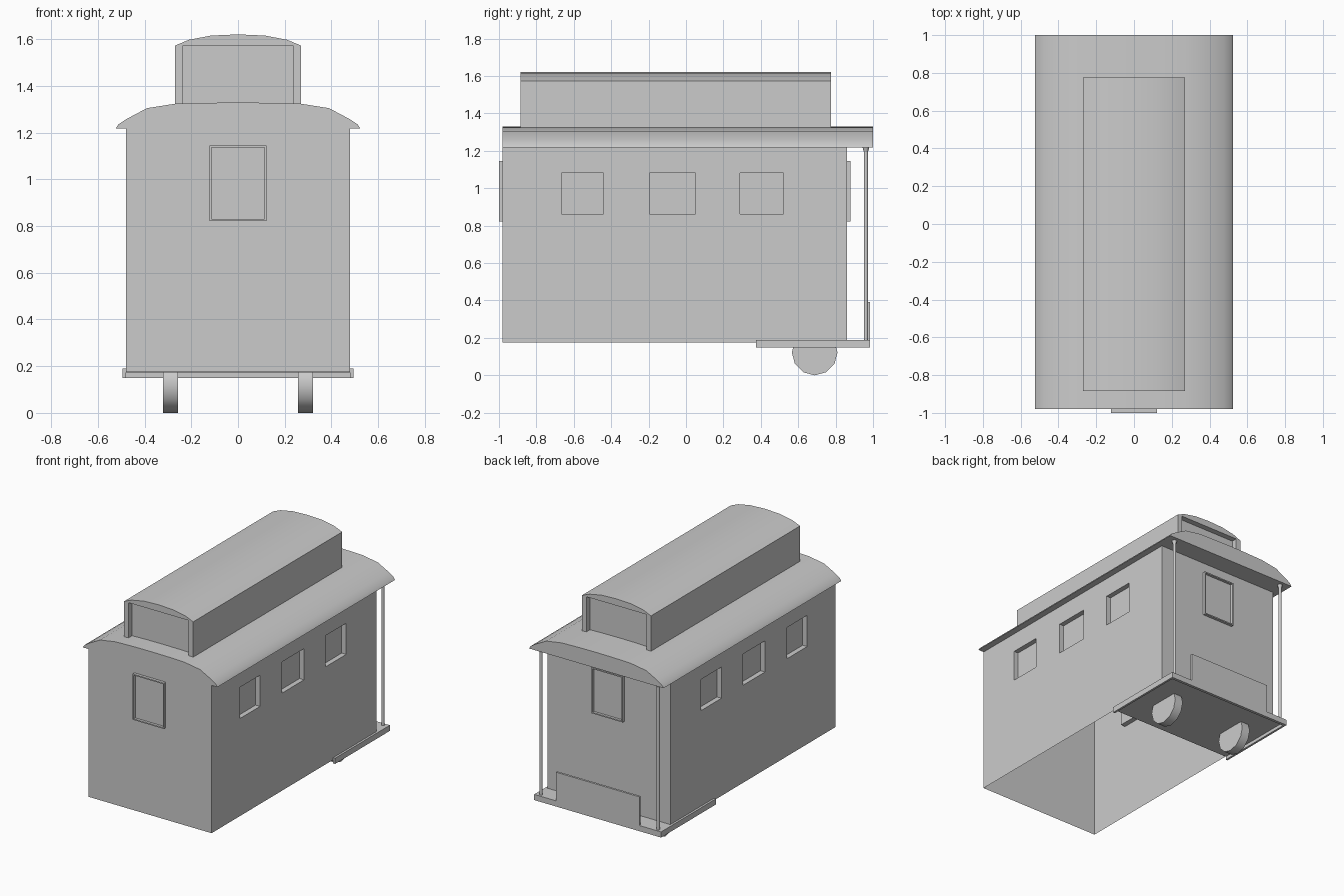
import bpy, bmesh, math
from mathutils import Matrix, Vector

if "Cube" in bpy.data.objects:
    bpy.data.objects.remove(bpy.data.objects["Cube"])


def finish(name, bm, smooth=None):
    bmesh.ops.recalc_face_normals(bm, faces=bm.faces)
    me = bpy.data.meshes.new(name)
    bm.to_mesh(me)
    bm.free()
    ob = bpy.data.objects.new(name, me)
    bpy.context.collection.objects.link(ob)
    if smooth:
        bpy.ops.object.select_all(action='DESELECT')
        bpy.context.view_layer.objects.active = ob
        ob.select_set(True)
        bpy.ops.object.shade_smooth_by_angle(angle=math.radians(smooth))
    return ob


def add_box(bm, x0, x1, y0, y1, z0, z1):
    m = Matrix.Translation(((x0 + x1) / 2, (y0 + y1) / 2, (z0 + z1) / 2))
    bmesh.ops.create_cube(bm, size=1, matrix=m @ Matrix.Diagonal((x1 - x0, y1 - y0, z1 - z0, 1)))


def boxes(name, *dims):
    bm = bmesh.new()
    for d in dims:
        add_box(bm, *d)
    return finish(name, bm)


def push_in(bm, faces, offset):
    for f in bmesh.ops.extrude_discrete_faces(bm, faces=faces)['faces']:
        bmesh.ops.translate(bm, verts=f.verts, vec=offset)


def vault(name, half, y0, y1):
    # closed symmetric arch section swept along y
    pts = half + [(-x, z) for x, z in reversed(half) if x > 0]
    bm = bmesh.new()
    face = bm.faces.new([bm.verts.new((x, y0, z)) for x, z in pts])
    ext = bmesh.ops.extrude_face_region(bm, geom=[face], use_keep_orig=True)
    bmesh.ops.translate(bm, verts=[v for v in ext['geom'] if isinstance(v, bmesh.types.BMVert)],
                        vec=(0, y1 - y0, 0))
    return finish(name, bm, 38)


# Cabin shell, open underneath, with recessed side windows
win_y = [(-0.665, -0.44), (-0.195, 0.05), (0.29, 0.52)]
win_z = (0.863, 1.083)
bm = bmesh.new()
add_box(bm, -0.48, 0.48, -0.98, 0.86, 0.175, 1.217)
bmesh.ops.delete(bm, geom=[f for f in bm.faces if abs(f.normal.z) > 0.9], context='FACES_ONLY')
cuts = [((0, y, 0), (0, 1, 0)) for w in win_y for y in w] + [((0, 0, z), (0, 0, 1)) for z in win_z]
for co, no in cuts:
    bmesh.ops.bisect_plane(bm, geom=bm.verts[:] + bm.edges[:] + bm.faces[:], plane_co=co, plane_no=no)
for s in (-1, 1):
    panes = []
    for f in bm.faces:
        c = f.calc_center_median()
        if c.x * s > 0.47 and win_z[0] < c.z < win_z[1] and any(a < c.y < b for a, b in win_y):
            panes.append(f)
    push_in(bm, panes, Vector((-0.035 * s, 0, 0)))
bmesh.ops.dissolve_limit(bm, angle_limit=0.01, verts=bm.verts, edges=bm.edges)
finish("cabin_body", bm)

# Main roof
vault("main_roof", [(0.525, 1.217), (0.512, 1.236), (0.475, 1.26), (0.39, 1.305),
                    (0.27, 1.324), (0.13, 1.328), (0, 1.329)], -0.98, 1.0)

# Raised lookout with recessed ends
boxes("lookout_walls", (-0.235, 0.235, -0.845, 0.735, 1.30, 1.575),
      (-0.27, -0.235, -0.885, 0.775, 1.315, 1.573),
      (0.235, 0.27, -0.885, 0.775, 1.315, 1.573))
vault("lookout_roof", [(0.27, 1.573), (0.21, 1.598), (0.115, 1.616), (0, 1.621)], -0.885, 0.775)

# End windows with raised frames
for name, y, s in (("front_window", -0.98, -1), ("back_window", 0.86, 1)):
    bm = bmesh.new()
    ya, yb = sorted((y - 0.005 * s, y + 0.02 * s))
    add_box(bm, -0.122, 0.122, ya, yb, 0.822, 1.145)
    bm.normal_update()
    face = [f for f in bm.faces if f.normal.y * s > 0.9]
    bmesh.ops.inset_region(bm, faces=face, thickness=0.012)
    push_in(bm, face, Vector((0, -0.018 * s, 0)))
    finish(name, bm)

# Rear platform: plate with back and side lips, plus railing panel
boxes("rear_platform", (-0.495, 0.495, 0.375, 0.985, 0.173, 0.19),
      (-0.495, 0.495, 0.965, 0.985, 0.15, 0.175),
      (-0.495, -0.48, 0.375, 0.965, 0.15, 0.175),
      (0.48, 0.495, 0.375, 0.965, 0.15, 0.175))
boxes("railing_panel", (-0.325, 0.325, 0.97, 0.985, 0.185, 0.392))

# Posts with flared caps, and wheels
for side, s in (("left", -1), ("right", 1)):
    bm = bmesh.new()
    for r1, r2, z0, z1 in ((0.011, 0.011, 0.185, 1.2), (0.011, 0.018, 1.195, 1.218)):
        bmesh.ops.create_cone(bm, cap_ends=True, segments=10, radius1=r1, radius2=r2, depth=z1 - z0,
                              matrix=Matrix.Translation((0.457 * s, 0.962, (z0 + z1) / 2)))
    finish(side + "_post", bm, 40)

    bm = bmesh.new()
    bmesh.ops.create_cone(bm, cap_ends=True, segments=12, radius1=0.122, radius2=0.122, depth=0.064,
                          matrix=Matrix.Translation((0.29 * s, 0.688, 0.122)) @ Matrix.Rotation(math.pi / 2, 4, 'Y'))
    finish(side + "_wheel", bm, 40)
